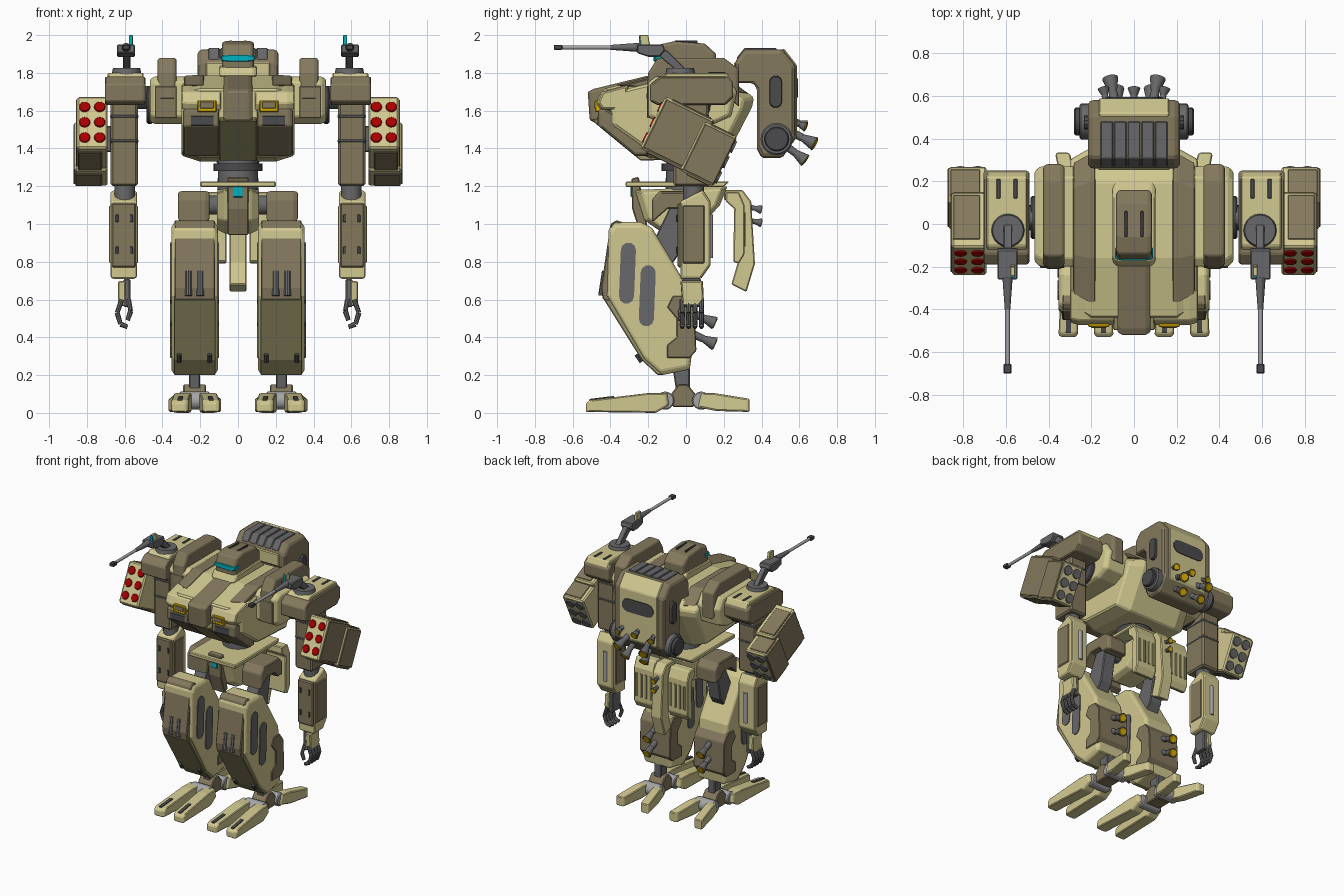
import bpy, bmesh, math
from mathutils import Vector, Matrix

COLOURS = dict(tan=(.64, .58, .28), brown=(.23, .19, .11), olive=(.33, .30, .14), dark=(.07, .07, .075),
               grey=(.14, .14, .145), light=(.38, .38, .39), red=(.40, .0, .0), yellow=(.75, .45, .0), cyan=(.0, .45, .55))
MATS = {k: bpy.data.materials.new(k) for k in COLOURS}
for k, c in COLOURS.items():
    MATS[k].diffuse_color = (*c, 1)

def finish(name, mat, bm, bevel=0, mirror=True, xf=None, smooth=False):
    if xf:
        bm.transform(xf)
    bmesh.ops.recalc_face_normals(bm, faces=bm.faces)
    me = bpy.data.meshes.new(name)
    bm.to_mesh(me)
    bm.free()
    me.materials.append(MATS[mat])
    if smooth:
        me.shade_smooth()
        me.set_sharp_from_angle(angle=math.radians(35))
    ob = bpy.data.objects.new(name, me)
    bpy.context.collection.objects.link(ob)
    if bevel:
        b = ob.modifiers.new("bevel", 'BEVEL')
        b.width, b.segments, b.limit_method = bevel, 1, 'ANGLE'
    if mirror:
        ob.modifiers.new("mirror", 'MIRROR').use_mirror_merge = False

def prism(name, mat, pts, xs, bevel=.006, **kw):
    """Side profile (y, z) swept along x; xs holds (x, profile scale)."""
    bm = bmesh.new()
    n = len(pts)
    cy, cz = [(min(v) + max(v)) / 2 for v in zip(*pts)]
    rings = [[bm.verts.new((x, cy + (y - cy) * s, cz + (z - cz) * s)) for y, z in pts] for x, s in xs]
    for a, b in zip(rings, rings[1:]):
        for i in range(n):
            bm.faces.new((a[i], a[(i + 1) % n], b[(i + 1) % n], b[i]))
    bm.faces.new(rings[0])
    bm.faces.new(rings[-1])
    finish(name, mat, bm, bevel, **kw)

def box(name, mat, x, y, z, bevel=.006, **kw):
    prism(name, mat, [(y[0], z[0]), (y[1], z[0]), (y[1], z[1]), (y[0], z[1])], [(x[0], 1), (x[1], 1)], bevel, **kw)

def cyl(name, mat, p0, p1, r0, r1=None, sides=16, bevel=0, **kw):
    p0, p1 = Vector(p0), Vector(p1)
    d = p1 - p0
    bm = bmesh.new()
    bmesh.ops.create_cone(bm, cap_ends=True, segments=sides, radius1=r0, radius2=r0 if r1 is None else r1, depth=d.length)
    bm.transform(Matrix.Translation((p0 + p1) / 2) @ d.to_track_quat('Z', 'Y').to_matrix().to_4x4())
    finish(name, mat, bm, bevel, smooth=sides > 8, **kw)

def capsule(cy, cz, length, r, tilt=0):
    h, pts = length / 2 - r, []
    for i in range(12):
        a = math.pi * (i if i < 6 else i - 1) / 5
        y, z = r * math.cos(a), r * math.sin(a) + (h if i < 6 else -h)
        pts.append((cy + y * math.cos(tilt) - z * math.sin(tilt), cz + y * math.sin(tilt) + z * math.cos(tilt)))
    return pts

def nozzle(name, p, d, r=.03, length=.09, **kw):
    p, d = Vector(p), Vector(d).normalized()
    cyl(name, "grey", p, p + d * length * .5, r * .6, r * .55, 12, **kw)
    cyl(name + "_bell", "grey", p + d * length * .5, p + d * length, r * .5, r, 12, **kw)
    cyl(name + "_glow", "yellow", p + d * length, p + d * (length + .004), r * .8, r * .7, 12, **kw)

# Feet: two front toes and two splayed rear toes each
for side, s in (("inner", -1), ("outer", 1)):
    shear = Matrix(((1, -.045 * s, 0, .225 + s * .06), (0, 1, 0, 0), (0, 0, 1, 0), (0, 0, 0, 1)))
    prism(side + "_front_toe", "tan", [(-.53, .005), (-.16, .0), (-.09, .04), (-.1, .105), (-.2, .105), (-.51, .068), (-.53, .05)],
          [(-.045, .95), (-.03, 1), (.03, 1), (.045, .95)], .005, xf=shear)
    prism(side + "_toe_slot", "dark", [(-.51, .06), (-.38, .07), (-.38, .09), (-.51, .074)], [(-.012, 1), (.012, 1)], 0, xf=shear)
    shear = Matrix(((1, .2 * s, 0, .228 + s * .04), (0, 1, 0, 0), (0, 0, 1, 0), (0, 0, 0, 1)))
    prism(side + "_rear_toe", "tan", [(.335, .005), (.16, .01), (.06, .03), (.08, .105), (.15, .105), (.335, .075)],
          [(-.035, .93), (-.024, 1), (.024, 1), (.035, .93)], .005, xf=shear)
for y in (-.11, .08):
    cyl("foot_joint", "light", (.15, y, .065), (.31, y, .065), .048, sides=20, bevel=.006)
prism("ankle_block", "brown", [(-.07, .03), (.04, .03), (.05, .1), (.01, .15), (-.04, .15), (-.08, .1)], [(.17, 1), (.29, 1)])
prism("ankle_strut", "grey", [(-.05, .1), (.02, .1), (.02, .3), (-.08, .3)], [(.2, 1), (.26, 1)])

# Legs
prism("leg_armour", "tan", [(-.41, .97), (-.38, 1.01), (-.24, 1.01), (-.18, .98), (0, .68), (.035, .34), (.02, .23),
      (-.13, .2), (-.22, .28), (-.42, .62)], [(.106, .94), (.125, 1), (.335, 1), (.353, .94)])
prism("leg_front_panel", "brown", [(-.40, 1.0), (-.37, 1.02), (-.3, 1.0), (-.38, .58), (-.44, .6), (-.45, .66)], [(.122, 1), (.337, 1)])
prism("shin_plate", "olive", [(-.435, .6), (-.4, .6), (-.12, .2), (-.15, .2), (-.235, .28)], [(.118, 1), (.34, 1)], .005)
prism("calf_panel", "brown", [(-.07, .62), (.0, .62), (.045, .56), (.055, .33), (.02, .29), (-.1, .29), (-.1, .36), (-.05, .4),
      (-.05, .5), (-.1, .56)], [(.10, 1), (.36, 1)], .005)
for y, z in ((-.31, .74), (-.205, .62)):
    prism("leg_slot", "grey", capsule(y, z, .325, .04, -.04), [(.1, 1), (.359, 1)], 0)
for x in (.2, .262):
    cyl("leg_piston", "grey", (x, -.445, .62), (x, -.425, .75), .02, sides=10)
for x in (.15, .312):
    cyl("shin_bolt", "dark", (x, -.235, .27), (x, -.262, .31), .012, sides=8)
for z in (.4, .51):
    nozzle("calf_thruster", (.23, .03, z + .02), (0, 1, -.45), .036, .135)
prism("thigh_strut", "grey", [(-.08, 1.1), (.02, 1.1), (-.03, .85), (-.1, .75), (-.2, .85)], [(.175, 1), (.275, 1)])
prism("hip_cap", "brown", [(-.18, 1.01), (-.18, 1.13), (-.14, 1.175), (.06, 1.175), (.1, 1.13), (.1, 1.03), (.04, 1.03), (.0, 1.08),
      (-.1, 1.08)], [(.15, .92), (.175, 1), (.295, 1), (.317, .92)])

# Pelvis, skirt and tail
prism("pelvis", "tan", [(-.27, 1.18), (.22, 1.2), (.18, 1.1), (.06, .97), (-.12, .95), (-.22, 1.02)],
      [(-.11, .85), (-.07, 1), (.07, 1), (.11, .85)], mirror=False)
cyl("hip_axle", "grey", (.05, -.04, 1.1), (.2, -.04, 1.1), .05)
prism("crotch_plate", "brown", [(-.29, 1.24), (-.25, 1.25), (-.2, .96), (-.24, .94), (-.285, 1.08)], [(-.055, 1), (.055, 1)], mirror=False)
prism("crotch_light", "cyan", capsule(-.283, 1.17, .06, .012), [(-.025, 1), (.025, 1)], 0, mirror=False)
prism("waist_plate", "tan", [(-.32, 1.195), (.2, 1.195), (.23, 1.225), (-.32, 1.225)], [(-.2, 1), (.2, 1)], mirror=False)
cyl("waist_column", "grey", (0, 0, 1.18), (0, 0, 1.4), .11, .1, 20, mirror=False)
cyl("waist_ring", "dark", (0, 0, 1.28), (0, 0, 1.32), .13, sides=20, mirror=False)
prism("tail_armour", "tan", [(.2, 1.18), (.3, 1.18), (.345, 1.12), (.365, .79), (.32, .64), (.24, .68), (.275, .8), (.26, 1.1), (.2, 1.13)],
      [(-.045, 1), (.045, 1)], mirror=False)
prism("rear_skirt", "tan", [(.21, 1.17), (.28, 1.17), (.31, 1.1), (.31, .84), (.28, .79), (.25, .8), (.255, 1.08), (.21, 1.12)], [(.06, 1), (.23, 1)])
for x in (.085, .125, .165, .205):
    box("skirt_vent", "olive", (x - .009, x + .009), (.3, .316), (.88, 1.06), .002)
for z in (1.09, 1.02):
    nozzle("tail_thruster", (0, .33, z), (0, 1, -.2), .024, .07, mirror=False)

# Torso
prism("torso", "tan", [(-.44, 1.715), (-.16, 1.785), (.2, 1.785), (.36, 1.67), (.35, 1.62), (.2, 1.33), (-.2, 1.35), (-.44, 1.52)],
      [(-.30, .86), (-.2, 1), (.2, 1), (.30, .86)], .01, mirror=False)
prism("nose_ridge", "brown", [(-.52, 1.70), (-.49, 1.715), (-.14, 1.80), (-.1, 1.7), (-.3, 1.45), (-.51, 1.55)],
      [(-.078, .93), (-.055, 1), (.055, 1), (.078, .93)], mirror=False)
prism("nose_keel", "olive", [(-.5, 1.55), (-.3, 1.6), (-.1, 1.34), (-.24, 1.335)], [(-.1, 1), (.1, 1)], mirror=False)
prism("roof_strip", "brown", [(-.37, 1.735), (-.16, 1.79), (.2, 1.79), (.33, 1.69), (.2, 1.72), (-.16, 1.7)], [(.18, 1), (.21, 1), (.285, .88)], .005)
prism("cheek_plate", "brown", [(-.465, 1.6), (-.44, 1.62), (-.2, 1.5), (-.2, 1.36), (-.27, 1.36), (-.465, 1.52)], [(.1, 1), (.27, 1), (.29, .9)])
prism("cheek_recess", "dark", [(-.468, 1.57), (-.45, 1.58), (-.3, 1.4), (-.325, 1.408), (-.47, 1.525)], [(.13, 1), (.25, 1)], 0)
prism("front_brow", "tan", [(-.45, 1.6), (-.475, 1.64), (-.45, 1.70), (-.3, 1.74), (-.3, 1.6)], [(.09, .95), (.1, 1), (.26, 1), (.3, .85)])
box("headlight_frame", "yellow", (.115, .215), (-.482, -.45), (1.592, 1.655), .005)
box("headlight", "brown", (.128, .202), (-.486, -.46), (1.612, 1.648), .003)

# Head
prism("head_collar", "tan", [(-.2, 1.78), (-.17, 1.83), (.14, 1.84), (.2, 1.78)], [(-.1, .9), (-.08, 1), (.08, 1), (.1, .9)], mirror=False)
prism("head", "brown", [(-.165, 1.81), (-.165, 1.89), (-.14, 1.95), (-.06, 1.968), (.1, 1.955), (.16, 1.9), (.16, 1.81)],
      [(-.085, .88), (-.07, 1), (.07, 1), (.085, .88)], mirror=False)
prism("visor", "cyan", [(-.172, 1.86), (-.172, 1.895), (-.1, 1.895), (-.1, 1.86)], [(-.088, .75), (-.05, 1), (.05, 1), (.088, .75)], .004, mirror=False)
box("head_fin", "dark", (.03, .045), (-.06, .06), (1.955, 1.972), .003)

# Shoulder mounts
prism("shoulder_collar", "brown", [(-.21, 1.66), (-.2, 1.80), (-.15, 1.88), (.2, 1.88), (.28, 1.82), (.28, 1.62), (.2, 1.72), (-.12, 1.72)],
      [(.325, .95), (.34, 1), (.41, 1), (.425, .95)])
prism("shoulder_mount", "tan", [(-.2, 1.57), (-.2, 1.75), (-.16, 1.78), (.22, 1.78), (.27, 1.7), (.24, 1.57), (.15, 1.53), (-.15, 1.53)],
      [(.28, 1), (.44, 1), (.465, .9)])
box("mount_grille", "brown", (.325, .44), (-.206, -.19), (1.56, 1.73), .004)
cyl("shoulder_disc", "dark", (.45, .03, 1.63), (.485, .03, 1.63), .1, sides=20, bevel=.008)
cyl("shoulder_axle", "grey", (.45, .03, 1.67), (.55, .03, 1.67), .06)

# Arms
prism("shoulder_armour", "brown", [(-.19, 1.65), (-.19, 1.74), (-.14, 1.78), (.22, 1.78), (.25, 1.75), (.25, 1.67), (.21, 1.63), (-.15, 1.63)],
      [(.49, .97), (.505, 1), (.69, 1), (.705, .97)])
prism("shoulder_top", "tan", [(-.13, 1.77), (-.1, 1.80), (.22, 1.80), (.25, 1.74), (.2, 1.74)], [(.5, 1), (.69, 1)])
for x in (.555, .635):
    box("shoulder_slot", "dark", (x - .009, x + .009), (.12, .21), (1.79, 1.805), .002)
box("upper_arm", "brown", (.53, .675), (-.065, .12), (1.2, 1.65), .012)
for z in (1.44, 1.57):
    box("arm_band", "grey", (.527, .678), (-.068, .123), (z - .016, z + .016), .012)
cyl("elbow", "grey", (.6, .04, 1.1), (.6, .04, 1.23), .055, sides=12)
prism("forearm", "tan", [(-.03, 1.12), (.09, 1.18), (.13, 1.12), (.13, .78), (.08, .71), (-.03, .71)], [(.535, .97), (.55, 1), (.66, 1), (.675, .97)])
box("forearm_front", "brown", (.54, .67), (-.045, .08), (.77, 1.11), .008)
box("forearm_side", "brown", (.53, .682), (-.02, .1), (.79, 1.1), .008)
for x, z in ((.565, .86), (.64, .86), (.565, 1.03), (.64, 1.03)):
    box("forearm_bolt", "dark", (x - .008, x + .008), (-.052, -.04), (z - .02, z + .02), .002)
cyl("forearm_piston", "light", (.6, .125, .82), (.6, .125, 1.05), .018, sides=12)
prism("hand_guard", "tan", [(-.03, .7), (.09, .7), (.095, .6), (.07, .565), (-.02, .565)], [(.595, 1), (.635, .95)])
box("palm", "grey", (.57, .605), (-.02, .08), (.56, .71))
fingers = [[(.615, y, .6), (.64, y, .53), (.622, y, .47), (.585, y, .455)] for y in (-.02, .014, .048, .082)]
for path in fingers + [[(.58, -.01, .6), (.568, -.03, .54), (.585, -.03, .49)]]:
    for a, b in zip(path, path[1:]):
        cyl("finger_segment", "grey", a, b, .014, .012, 8)

# Shoulder guns
cyl("turret_base", "grey", (.59, -.03, 1.79), (.59, -.03, 1.825), .08, .072, 20)
prism("gun_arm", "grey", [(-.06, 1.82), (.0, 1.82), (-.1, 1.92), (-.18, 1.92)], [(.57, 1), (.61, 1)], .004)
prism("gun_body", "grey", [(-.26, 1.905), (-.26, 1.95), (-.12, 1.95), (-.11, 1.92), (-.14, 1.885), (-.2, 1.885)], [(.545, 1), (.64, 1)])
cyl("gun_sleeve", "grey", (.592, -.25, 1.935), (.592, -.4, 1.935), .024, .013, 12)
cyl("gun_barrel", "light", (.592, -.38, 1.935), (.592, -.68, 1.935), .011, sides=12)
box("gun_muzzle", "dark", (.573, .611), (-.7, -.655), (1.922, 1.948), .004)
prism("gun_sight", "tan", [(-.24, 1.945), (-.245, 2.0), (-.2, 2.0), (-.19, 1.945)], [(.556, 1), (.578, 1)], .003)
box("sight_lens", "cyan", (.558, .576), (-.25, -.24), (1.95, 1.998), 0)

# Missile pods, pitched upward; the rear box is stepped lower and wider
pitch = Matrix.Rotation(math.radians(-26), 4, 'X')
for part, c, L, h, x1 in (("front_pod", (0, -.045, 1.475), .145, .305, .852), ("rear_pod", (0, .12, 1.372), .098, .29, .866)):
    xf = Matrix.Translation(c) @ pitch
    box(part, "tan", (.69, x1), (-L, L), (-h / 2, h / 2), .01, xf=xf)
    box(part + "_side_panel", "brown", (x1 - .01, x1 + .006), (-L + .012, L - .004), (-h / 2 + .01, h / 2 - .01), .004, xf=xf)
    box(part + "_cross_panel", "brown", (.72, x1 - .005), (-L + .04, L - .02), (-h / 2 - .008, h / 2 + .005), .004, xf=xf)
    for x, z in [(x, z) for x in (.732, .812) for z in (-.09, 0, .09)]:
        if part == "front_pod":
            cyl("missile", "red", (x, -.13, z), (x, -.152, z), .039, .026, 16, xf=xf)
        else:
            cyl("pod_exhaust", "grey", (x, L - .01, z), (x, L + .01, z), .037, .033, 16, xf=xf)
box("pod_bracket", "grey", (.66, .7), (-.03, .09), (1.38, 1.52))

# Backpack
prism("backpack", "brown", [(.26, 1.86), (.31, 1.925), (.51, 1.925), (.58, 1.84), (.58, 1.45), (.51, 1.35), (.4, 1.35), (.375, 1.4),
      (.375, 1.72), (.35, 1.75), (.26, 1.75)], [(-.215, .95), (-.19, 1), (.19, 1), (.215, .95)], .01, mirror=False)
prism("backpack_spine", "tan", [(.49, 1.92), (.52, 1.928), (.588, 1.84), (.588, 1.46), (.54, 1.4), (.5, 1.5)], [(-.165, 1), (.165, 1)], mirror=False)
box("backpack_front", "tan", (-.17, .17), (.253, .28), (1.76, 1.855), mirror=False)
for x in (-.128, -.064, 0, .064, .128):
    prism("backpack_slat", "grey", [(.27, 1.865), (.268, 1.88), (.31, 1.932), (.48, 1.932), (.48, 1.9), (.32, 1.88)],
          [(x - .029, 1), (x + .029, 1)], .004, mirror=False)
prism("rear_vent", "dark", capsule(0, 0, .27, .05), [(.57, 1), (.594, 1)], 0, mirror=False,
      xf=Matrix(((0, 0, 1, 0), (1, 0, 0, 0), (0, 1, 0, 1.72), (0, 0, 0, 1))))
cyl("backpack_disc", "grey", (.2, .48, 1.45), (.255, .48, 1.45), .085, sides=20, bevel=.008)
cyl("backpack_hub", "dark", (.25, .48, 1.45), (.28, .48, 1.45), .065, sides=20, bevel=.006)
prism("backpack_side_slot", "dark", capsule(.475, 1.7, .18, .035), [(.2, 1), (.235, .9)], 0)
nozzle("centre_thruster", (0, .56, 1.55), (0, 1, -.4), .03, .08, mirror=False)
nozzle("upper_thruster", (.13, .57, 1.54), (.2, 1, -.4), .028, .07)
nozzle("middle_thruster", (.085, .55, 1.49), (.2, 1, -.5), .038, .15)
nozzle("lower_thruster", (.07, .52, 1.42), (.1, 1, -.75), .036, .14)
